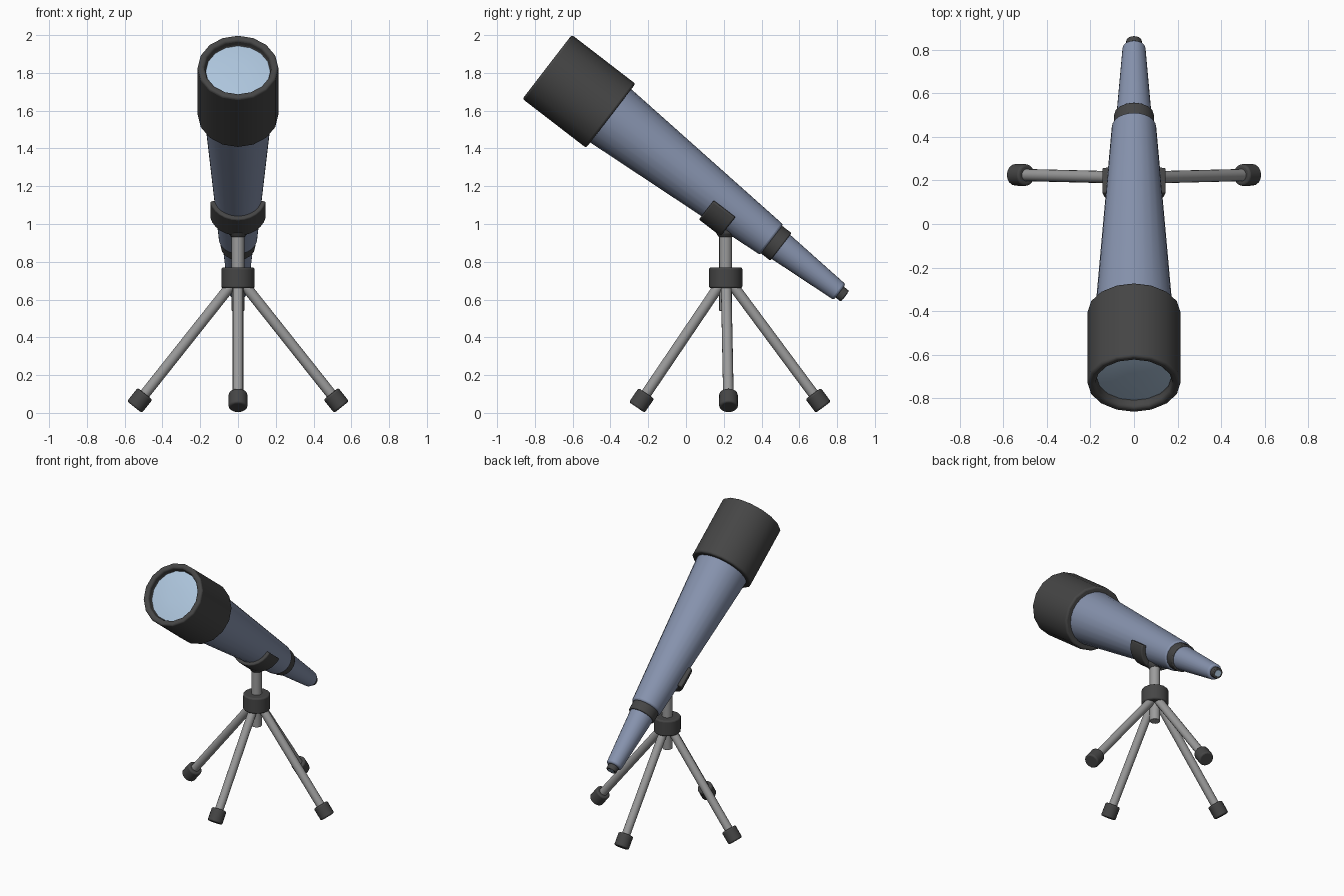
import bpy, bmesh, math
from mathutils import Vector, Matrix

if "Cube" in bpy.data.objects:
    bpy.data.objects.remove(bpy.data.objects["Cube"])

def material(name, rgb):
    m = bpy.data.materials.new(name)
    m.diffuse_color = (*rgb, 1)
    m.use_nodes = True
    m.node_tree.nodes["Principled BSDF"].inputs["Base Color"].default_value = m.diffuse_color
    return m

DARK = material("dark_rubber", (0.06, 0.06, 0.06))
BLUE = material("blue_paint", (0.24, 0.29, 0.42))
METAL = material("leg_metal", (0.33, 0.33, 0.33))
GLASS = material("glass", (0.42, 0.56, 0.72))

def finish(name, bm, matrix, mat, bevel):
    bmesh.ops.recalc_face_normals(bm, faces=bm.faces)
    me = bpy.data.meshes.new(name)
    bm.to_mesh(me)
    bm.free()
    ob = bpy.data.objects.new(name, me)
    bpy.context.collection.objects.link(ob)
    ob.matrix_world = matrix
    me.materials.append(mat)
    bpy.ops.object.select_all(action='DESELECT')
    ob.select_set(True)
    bpy.context.view_layer.objects.active = ob
    bpy.ops.object.shade_smooth_by_angle(angle=math.radians(40))
    if bevel:
        b = ob.modifiers.new("bevel", 'BEVEL')
        b.width, b.segments = bevel, 3
        b.limit_method, b.angle_limit = 'ANGLE', math.radians(35)
    return ob

def lathe(name, profile, matrix, mat, bevel=0.0, sides=16):
    """Turn (radius, height) points about local z and cap both ends."""
    bm = bmesh.new()
    rings = [[bm.verts.new((r * math.cos(2 * math.pi * i / sides),
                            r * math.sin(2 * math.pi * i / sides), h))
              for i in range(sides)] for r, h in profile]
    for a, b in zip(rings, rings[1:]):
        for i in range(sides):
            j = (i + 1) % sides
            bm.faces.new((a[i], a[j], b[j], b[i]))
    bm.faces.new(rings[0])
    bm.faces.new(rings[-1])
    return finish(name, bm, matrix, mat, bevel)

def along(start, end):
    """Matrix placing local z on the line from start to end."""
    d = Vector(end) - Vector(start)
    q = Vector((0, 0, 1)).rotation_difference(d)
    return Matrix.Translation(start) @ q.to_matrix().to_4x4(), d.length

# Optical axis: local z runs from the front rim to the eyepiece, local y is up
axis = Vector((0, 0.792, -0.610)).normalized()
up = Vector((0, -axis.z, axis.y))
rot = Matrix((up.cross(axis), up, axis)).transposed().to_4x4()
SCOPE = Matrix.Translation((0, -0.735, 1.832)) @ rot

# Telescope body
lathe("lens_hood", [(0.172, 0.045), (0.178, 0.0), (0.214, 0.0), (0.214, 0.425), (0.15, 0.425)],
      SCOPE, DARK, 0.012)
lathe("front_lens", [(0.05, 0.03), (0.12, 0.033), (0.174, 0.04), (0.174, 0.06)], SCOPE, GLASS)
lathe("main_tube", [(0.187, 0.3), (0.101, 1.50)], SCOPE, BLUE, 0.012, 24)
lathe("tube_collar", [(0.092, 1.47), (0.092, 1.562)], SCOPE, DARK, 0.006)
lathe("rear_tube", [(0.082, 1.54), (0.052, 1.955)], SCOPE, BLUE, 0.012, 24)
lathe("eyepiece", [(0.036, 1.93), (0.036, 1.99)], SCOPE, DARK, 0.005)
lathe("eyepiece_lens", [(0.024, 1.98), (0.022, 1.992)], SCOPE, GLASS)

# Half-ring cradle under the tube
bm = bmesh.new()
steps, sections = 12, []
for i in range(steps + 1):
    a = math.radians(190 + 160 * i / steps)
    sections.append([bm.verts.new((r * math.cos(a), r * math.sin(a), t))
                     for r, t in ((0.116, 1.13), (0.15, 1.13), (0.15, 1.275), (0.116, 1.275))])
for a, b in zip(sections, sections[1:]):
    for i in range(4):
        j = (i + 1) % 4
        bm.faces.new((a[i], a[j], b[j], b[i]))
bm.faces.new(sections[0])
bm.faces.new(sections[-1])
finish("tube_cradle", bm, SCOPE, DARK, 0.008)

# Centre post and hub
BASE = Matrix.Translation((0, 0.21, 0))
lathe("cradle_mount", [(0.035, 0.93), (0.05, 0.95), (0.05, 0.985)], BASE, DARK, 0.004)
lathe("centre_post", [(0.034, 0.54), (0.034, 0.96)], BASE, METAL, 0.003)
lathe("leg_hub", [(0.088, 0.66), (0.088, 0.77)], BASE, DARK, 0.01)

# Four splayed legs with rubber feet
legs = {"front": (0, -0.235), "back": (0, 0.70), "left": (-0.52, 0.225), "right": (0.52, 0.225)}
for side, (x, y) in legs.items():
    foot = Vector((x, y, 0.066))
    out = Vector((x, y - 0.215, 0)).normalized()
    m, length = along(foot, Vector((0, 0.212, 0.69)) + out * 0.025)
    lathe(side + "_leg", [(0.028, 0), (0.028, length)], m, METAL)
    lathe(side + "_foot", [(0.05, -0.045), (0.05, 0.045)], m, DARK, 0.01)
